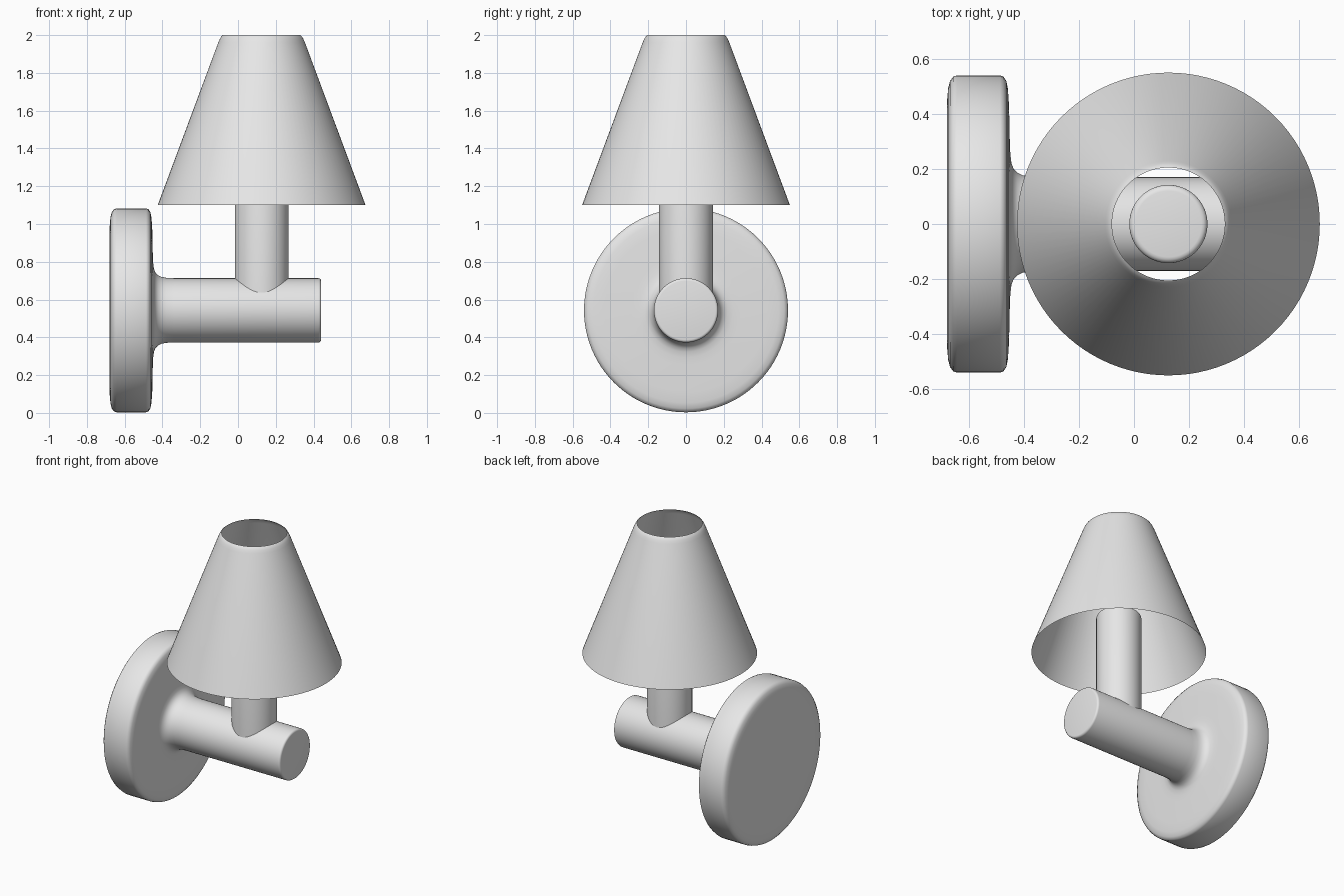
import bpy, bmesh, math
from mathutils import Matrix, Vector

cube = bpy.data.objects.get("Cube")
if cube:
    bpy.data.objects.remove(cube, do_unlink=True)

grey = bpy.data.materials.new("light grey")
grey.use_nodes = True
grey.diffuse_color = (0.8, 0.8, 0.8, 1)
grey.node_tree.nodes["Principled BSDF"].inputs["Base Color"].default_value = (0.8, 0.8, 0.8, 1)


def lathe(name, profile, origin, along_x=False, steps=96):
    """Spin (radius, height) points round z, or round x when along_x is set."""
    bm = bmesh.new()
    verts = [bm.verts.new((r, 0, h)) for r, h in profile]
    edges = [bm.edges.new(pair) for pair in zip(verts, verts[1:])]
    bmesh.ops.spin(bm, geom=verts + edges, cent=(0, 0, 0), axis=(0, 0, 1),
                   angle=math.tau, steps=steps)
    bmesh.ops.remove_doubles(bm, verts=bm.verts, dist=0.0005)
    bmesh.ops.recalc_face_normals(bm, faces=bm.faces)
    if along_x:
        bm.transform(Matrix.Rotation(math.pi / 2, 4, "Y"))
    mesh = bpy.data.meshes.new(name)
    bm.to_mesh(mesh)
    bm.free()
    mesh.materials.append(grey)
    obj = bpy.data.objects.new(name, mesh)
    obj.location = Vector(origin)
    bpy.context.collection.objects.link(obj)
    bpy.ops.object.select_all(action="DESELECT")
    obj.select_set(True)
    bpy.context.view_layer.objects.active = obj
    bpy.ops.object.shade_smooth_by_angle(angle=math.radians(40))
    return obj


def rounded_end(radius, end, size, steps=4):
    """Profile points of a rounded rim that closes on a flat cap."""
    arc = [(radius - size + size * math.cos(a), end - size + size * math.sin(a))
           for a in (math.pi / 2 * i / steps for i in range(steps + 1))]
    return arc + [(0, end)]


# Wall plate, flowing through a fillet into the horizontal arm
wall_plate = [(0, -0.68), (0.45, -0.679), (0.495, -0.675), (0.52, -0.668),
              (0.535, -0.657), (0.54, -0.643), (0.54, -0.487), (0.535, -0.474),
              (0.52, -0.464), (0.49, -0.458), (0.43, -0.454), (0.29, -0.451)]
fillet = [(0.25, -0.449), (0.22, -0.445), (0.2, -0.437), (0.186, -0.423),
          (0.177, -0.405), (0.172, -0.38), (0.17, -0.34)]
lathe("wall_plate_and_arm", wall_plate + fillet + rounded_end(0.17, 0.44, 0.014),
      (0, 0, 0.543), along_x=True)

# Upright post standing on the arm
lathe("post", [(0.142, 0.55)] + rounded_end(0.142, 1.36, 0.022), (0.125, 0, 0))

# Thin conical shade, open at both ends
lathe("shade", [(0.55, 1.1), (0.542, 1.122), (0.229, 1.962), (0.221, 1.98),
                (0.213, 1.993), (0.205, 2.0)], (0.125, 0, 0))
